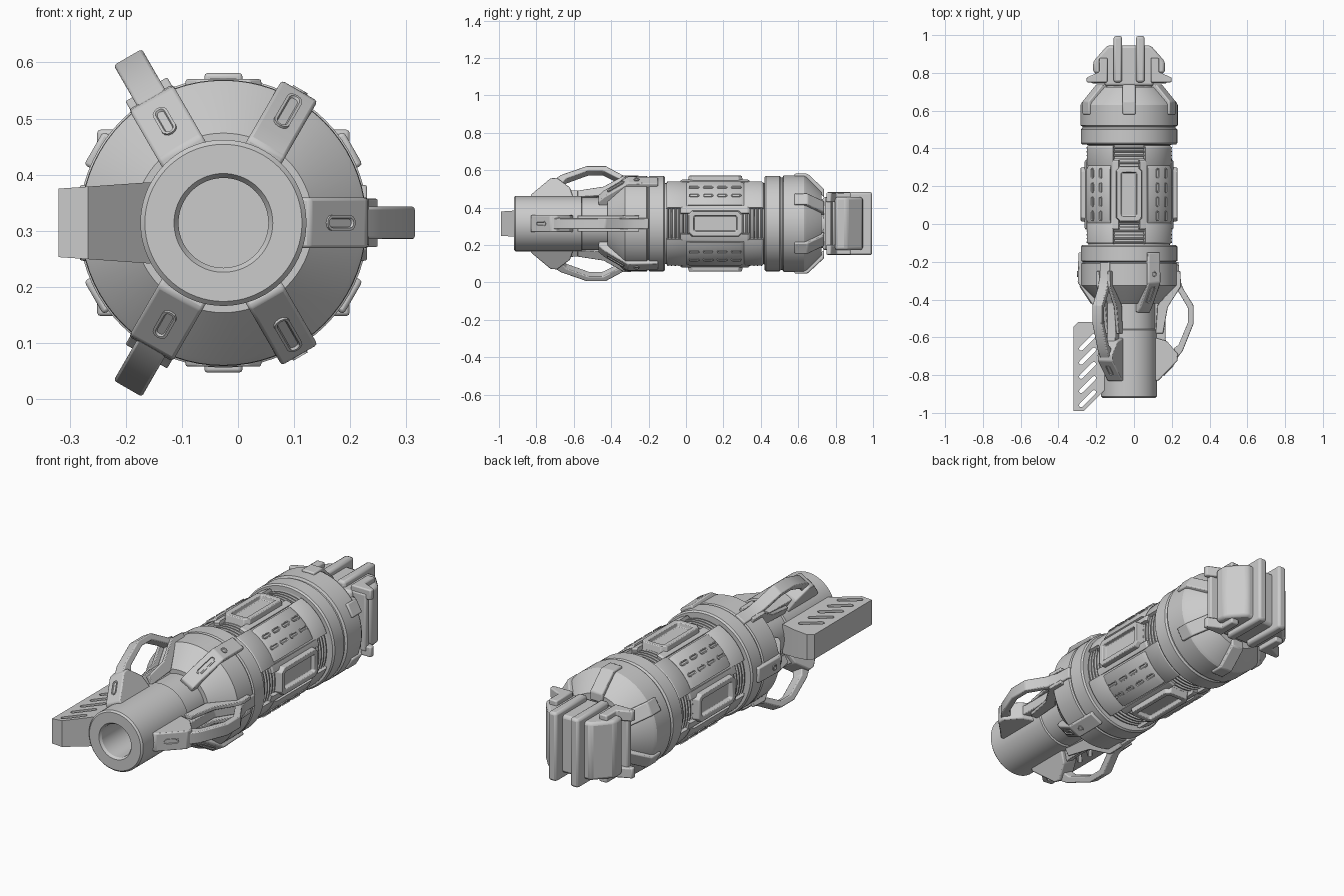
import bpy, bmesh
from math import cos, sin, pi, radians
from mathutils import Vector

if "Cube" in bpy.data.objects:
    bpy.data.objects.remove(bpy.data.objects["Cube"])

CX, CZ = -0.026, 0.314   # long axis of the device, parallel to y


def finish(bm, name, bevel=0.0):
    bmesh.ops.recalc_face_normals(bm, faces=bm.faces)
    me = bpy.data.meshes.new(name)
    bm.to_mesh(me)
    bm.free()
    ob = bpy.data.objects.new(name, me)
    ob.location = (CX, 0, CZ)
    bpy.context.collection.objects.link(ob)
    if bevel:
        m = ob.modifiers.new("bevel", 'BEVEL')
        m.width, m.segments, m.limit_method = bevel, 2, 'ANGLE'
        m.angle_limit = radians(25)
    return ob


def polar(t, y, r, a):
    """tangent offset, y, radius, angle -> xyz"""
    return Vector((r * cos(a) - t * sin(a), y, r * sin(a) + t * cos(a)))


def lathe(name, prof, a0=0, a1=360, n=72, bevel=0):
    """Revolve (y, r) points; partial arcs use a closed profile and get caps."""
    full = a1 - a0 == 360
    bm = bmesh.new()
    steps = n if full else n + 1
    rings = [[bm.verts.new(polar(0, y, r, radians(a0 + (a1 - a0) * i / n))) for y, r in prof]
             for i in range(steps)]
    k = len(prof)
    for i in range(n):
        A, B = rings[i], rings[(i + 1) % steps]
        for j in range(k - 1 if full else k):
            bm.faces.new((A[j], A[(j + 1) % k], B[(j + 1) % k], B[j]))
    if not full:
        bm.faces.new(rings[0])
        bm.faces.new(rings[-1])
    bmesh.ops.remove_doubles(bm, verts=bm.verts, dist=1e-5)
    return finish(bm, name, bevel)


def loft(bm, A, B):
    A = [bm.verts.new(p) for p in A]
    B = [bm.verts.new(p) for p in B]
    bm.faces.new(A)
    top = bm.faces.new(B)
    for i in range(len(A)):
        j = (i + 1) % len(A)
        bm.faces.new((A[i], A[j], B[j], B[i]))
    return top


def rib(name, prof, w, deg, bevel=0.006, shift=0):
    """Side profile (y, r) extruded across the tangent, placed at an angle."""
    a, bm = radians(deg), bmesh.new()
    loft(bm, [polar(shift - w, y, r, a) for y, r in prof],
         [polar(shift + w, y, r, a) for y, r in prof])
    return finish(bm, name, bevel)


def pad(name, plan, yc, rc, h, deg, slope=0, taper=1.0, inset=0, depth=0, bevel=0, base=0.02):
    """Plan outline (t, u) raised off a surface, with an optional pocket."""
    a, s, bm = radians(deg), radians(slope), bmesh.new()

    def P(t, u, n):
        return polar(t, yc + u * cos(s) - n * sin(s), rc + u * sin(s) + n * cos(s), a)
    top = loft(bm, [P(t, u, -base) for t, u in plan],
               [P(t * taper, u * taper, h) for t, u in plan])
    bm.normal_update()
    if inset:
        bmesh.ops.recalc_face_normals(bm, faces=bm.faces)
        bmesh.ops.inset_region(bm, faces=[top], thickness=inset)
        bmesh.ops.inset_region(bm, faces=[top], thickness=0.004, depth=-depth)
    return finish(bm, name, bevel)


def octagon(w, l, c):
    return [(w, l - c), (w - c, l), (c - w, l), (-w, l - c),
            (-w, c - l), (c - w, -l), (w - c, -l), (w, c - l)]


def stadium(w, l, n=6):
    return [(w * cos(pi * i / n), l - w + w * sin(pi * i / n)) for i in range(n + 1)] + \
           [(-w * cos(pi * i / n), w - l - w * sin(pi * i / n)) for i in range(n + 1)]


def zprism(name, pts, z0, z1, bevel=0.006):
    bm = bmesh.new()
    loft(bm, [(x, y, z0) for x, y in pts], [(x, y, z1) for x, y in pts])
    return finish(bm, name, bevel)


# Barrel, front collar and cone
lathe("front_barrel", [(-.72, 0), (-.72, .08), (-.908, .08), (-.92, .088), (-.92, .14),
      (-.912, .148), (-.56, .148), (-.556, .14), (-.42, .14), (-.42, .16), (-.41, .17),
      (-.335, .245), (-.325, .254), (-.21, .255), (-.205, .248), (-.2, .248), (-.195, .255),
      (-.12, .255), (-.112, .248), (-.112, 0)])

# Ribbed inner core
ribs = [(-.112, 0)]
for i in range(27):
    y = -.112 + i * .02
    ribs += [(y, .216), (y + .01, .216), (y + .012, .226), (y + .018, .226)]
lathe("ribbed_core", ribs + [(.43, 0)])

# Rear rings, cone and neck
lathe("rear_housing", [(.42, 0), (.42, .248), (.428, .255), (.5, .255), (.508, .247), (.516, .247),
      (.522, .258), (.63, .258), (.645, .25), (.725, .172), (.725, .13), (.8, .13), (.8, 0)])

# Shell panels, vents and access pads around the body
for q in range(4):
    b = q * 90
    lathe(f"shell_panel_{q}", [(-.105, .2), (-.105, .234), (-.095, .24), (0, .24), (.01, .235),
          (.31, .235), (.32, .24), (.405, .24), (.415, .234), (.415, .2)], b + 21, b + 69, 16)
    lathe(f"vent_panel_{q}", [(.0, .2), (.0, .236), (.02, .246), (.29, .246), (.31, .236),
          (.31, .2)], b + 24, b + 66, 14)
    for s in (17.5, 72.5):
        lathe(f"channel_edge_{q}", [(-.03, .2), (-.03, .236), (-.02, .242), (.33, .242),
              (.34, .236), (.34, .2)], b + s - 4, b + s + 4, 4)
    for row in (38, 52):
        for i in range(4):
            pad("vent_slot", stadium(.011, .028), .043 + i * .075, .246, .004, b + row,
                inset=.004, depth=.005)
    pad(f"access_pad_{q}", octagon(.072, .152, .022), .157, .235, .021, b, taper=.93,
        inset=.026, depth=.02, bevel=.004, base=.03)

# Rear cone struts
for i in range(6):
    rib("rear_strut", [(.58, .24), (.58, .267), (.65, .267), (.738, .185), (.738, .14), (.64, .24)],
        .034, 30 + 60 * i)

# Front clips, between the handles
for d in (60, 180, 300):
    rib("front_clip", [(-.15, .24), (-.15, .268), (-.31, .272), (-.44, .185), (-.47, .155),
        (-.465, .13), (-.41, .13), (-.31, .235)], .037, d)
    pad("clip_slot", stadium(.015, .055), -.375, .228, .005, d, slope=33.8, inset=.005, depth=.008)
    pad("clip_bolt", stadium(.015, .0151), -.265, .27, .005, d, inset=.005, depth=.006)

# Guard handles: foot wedge, open loop and forked mount
for d in (0, 120, 240):
    rib("handle_foot", [(-.83, .13), (-.83, .155), (-.725, .256), (-.69, .26), (-.62, .2),
        (-.6, .13)], .045, d)
    pad("foot_slot", stadium(.014, .036), -.775, .208, .004, d, slope=43.9, inset=.005, depth=.008)
    rib("handle_rail", [(-.65, .13), (-.65, .2), (-.6, .192), (-.42, .192), (-.33, .25),
        (-.33, .13)], .024, d, .004)
    rib("handle_loop", [(-.2, .262), (-.28, .266), (-.34, .285), (-.43, .341), (-.53, .341),
        (-.67, .285), (-.71, .255), (-.66, .235), (-.64, .262), (-.52, .312), (-.445, .312),
        (-.36, .262), (-.33, .24), (-.2, .24)], .029, d, .005)
    for s in (-1, 1):
        rib("handle_fork", [(-.25, .24), (-.25, .272), (-.33, .275), (-.44, .205), (-.58, .18),
            (-.58, .14), (-.43, .15), (-.33, .24)], .009, d, .003, s * .034)

# Side stabiliser plate with diagonal through slots
plate_pts = [(-.13, -.53), (-.2, -.52), (-.27, -.52), (-.294, -.545), (-.294, -.99),
             (-.241, -.99), (-.13, -.88)]
bm = bmesh.new()
half = lambda x: .061 + (x + .294) * .07
loft(bm, [(x, y, -half(x)) for x, y in plate_pts], [(x, y, half(x)) for x, y in plate_pts])
plate = finish(bm, "stabiliser_plate")
bm = bmesh.new()
for i in range(5):
    c = Vector((-.22, -.625 - i * .075))
    pts = []
    for t, u in stadium(.011, .06, 4):
        pts.append((c.x + (u + t) * .707, c.y + (u - t) * .707))
    loft(bm, [(x, y, -.2) for x, y in pts], [(x, y, .2) for x, y in pts])
cutter = finish(bm, "slot_cutter")
cutter.hide_render = True
cutter.hide_set(True)
m = plate.modifiers.new("slots", 'BOOLEAN')
m.object, m.operation, m.solver = cutter, 'DIFFERENCE', 'EXACT'

# Rear end block with fins, side blocks and hooked brackets
right = [(.13, .73), (.13, .79), (.19, .8), (.19, .86), (.115, .945)]
zprism("end_block", right + [(-x, y) for x, y in reversed(right)], -.142, .142, .014)
for s in (-1, 1):
    zprism("rear_fin", [(s * .037, .75), (s * .082, .75), (s * .082, .995), (s * .037, .995)],
           -.169, .169, .012)
    zprism("end_flange", [(s * .08, .745), (s * .2, .745), (s * .2, .775), (s * .08, .79)],
           -.14, .14)
    for z in (-1, 1):
        hook = [(.115, .75), (.225, .75), (.225, .775), (.158, .805), (.158, .88), (.115, .88)]
        zprism("end_bracket", [(s * x, y) for x, y in hook],
               *sorted((z * .115, z * .166)))

# Smooth curved surfaces, keep hard edges
cols = [o for o in bpy.context.scene.objects if o is not cutter]
for o in cols:
    o.select_set(True)
bpy.context.view_layer.objects.active = cols[0]
bpy.ops.object.shade_smooth_by_angle(angle=radians(28))
